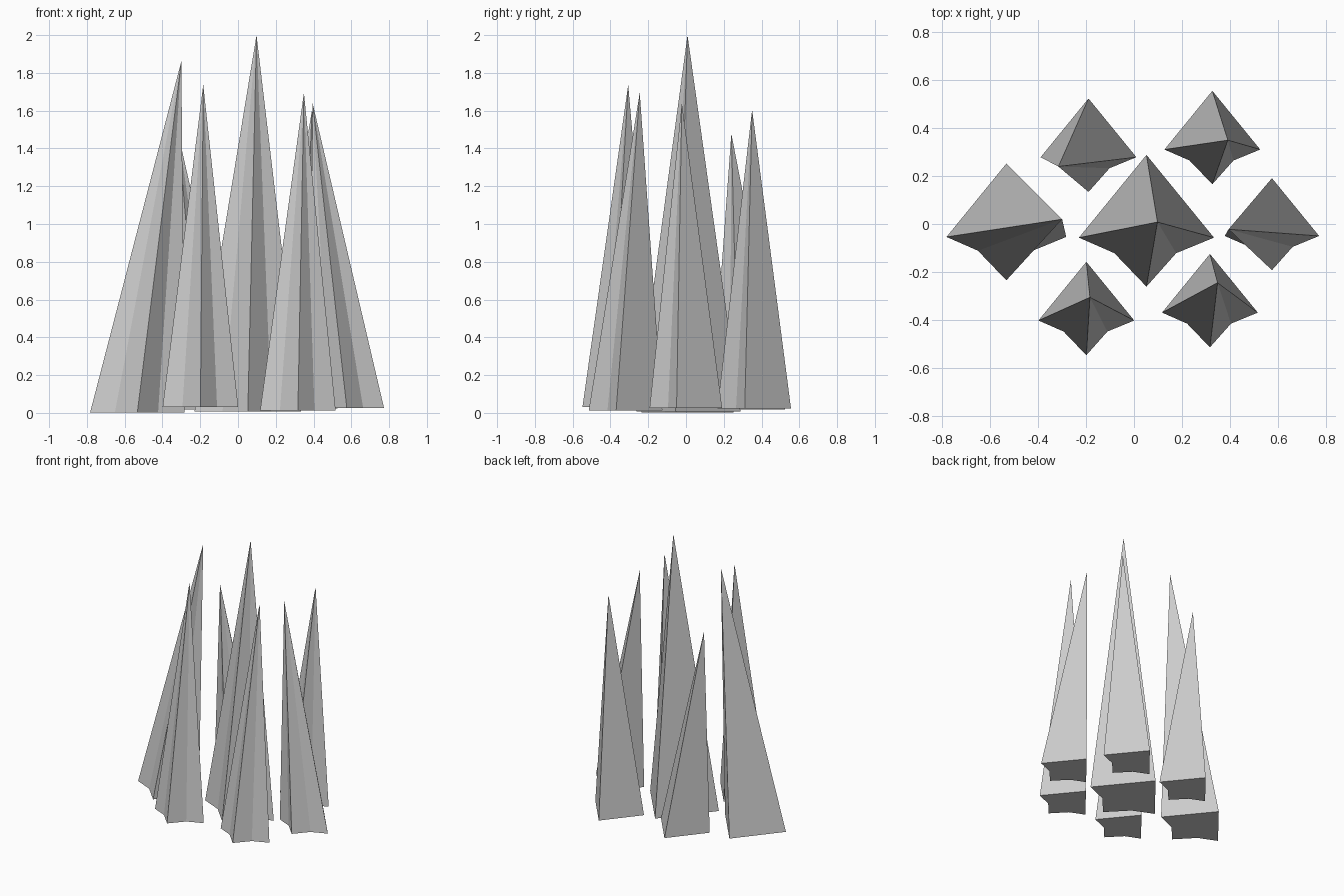
import bpy
import bmesh

if "Cube" in bpy.data.objects:
    bpy.data.objects.remove(bpy.data.objects["Cube"])

# Shared kite-like footprint with two notches at the front
FOOTPRINT = [(0, 0.245), (-0.2, 0), (-0.095, -0.046), (0, -0.145), (0.088, -0.046), (0.2, 0)]

# name: (footprint centre x, y, base z, footprint scale, apex)
SPIKES = {
    "centre_spike": (0.052, -0.057, 0.008, 1.41, (0.098, 0.008, 2.0)),
    "left_spike": (-0.533, -0.054, 0.002, 1.25, (-0.30, 0.02, 1.862)),
    "right_spike": (0.576, -0.05, 0.026, 0.985, (0.395, -0.022, 1.64)),
    "back_right_spike": (0.327, 0.311, 0.022, 1.0, (0.392, 0.35, 1.605)),
    "back_left_spike": (-0.19, 0.279, 0.018, 1.0, (-0.316, 0.24, 1.478)),
    "front_left_spike": (-0.199, -0.403, 0.032, 1.0, (-0.184, -0.306, 1.737)),
    "front_right_spike": (0.317, -0.37, 0.012, 1.0, (0.349, -0.245, 1.695)),
}


def make_spike(name, x, y, z, scale, apex):
    """Flat footprint drawn up to a leaning point."""
    bm = bmesh.new()
    base = [bm.verts.new((x + px * scale, y + py * scale, z)) for px, py in FOOTPRINT]
    tip = bm.verts.new(apex)
    bm.faces.new(base)
    for a, b in zip(base, base[1:] + base[:1]):
        bm.faces.new((a, b, tip))
    bmesh.ops.recalc_face_normals(bm, faces=bm.faces)
    mesh = bpy.data.meshes.new(name)
    bm.to_mesh(mesh)
    bm.free()
    bpy.context.collection.objects.link(bpy.data.objects.new(name, mesh))


for name, spec in SPIKES.items():
    make_spike(name, *spec)
